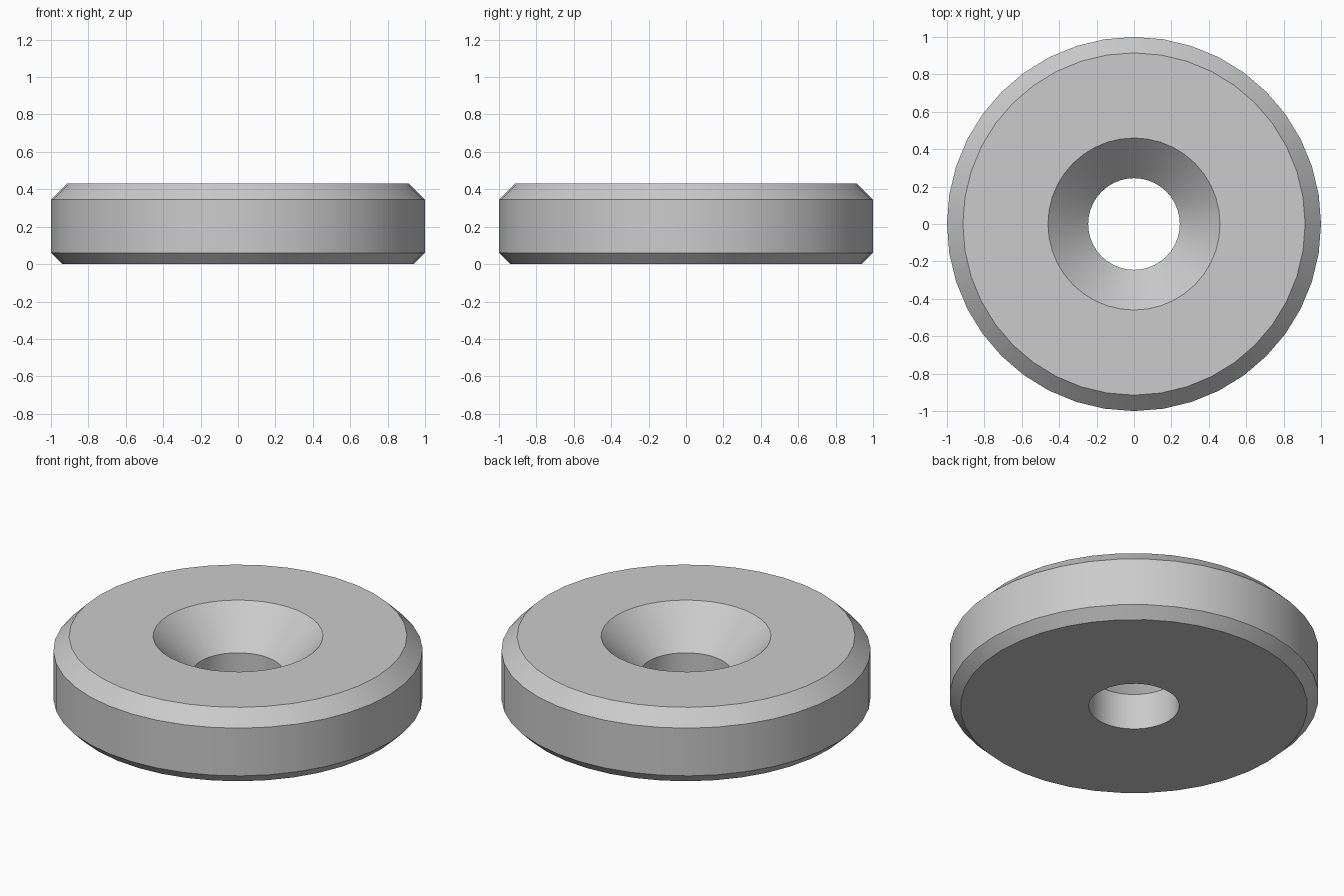
import bpy, bmesh
from math import tau, radians
from mathutils import Matrix, Vector

cube = bpy.data.objects.get("Cube")
if cube:
    bpy.data.objects.remove(cube, do_unlink=True)

SIDES = 40

# Single plain grey finish
grey = bpy.data.materials.new("light grey")
grey.use_nodes = True
colour = (0.6, 0.6, 0.6, 1)
grey.diffuse_color = colour
grey.node_tree.nodes["Principled BSDF"].inputs["Base Color"].default_value = colour

# Closed cross-section (radius, height), from the bore round the outside
profile = [
    (0.245, 0.0), (0.94, 0.0),      # underside
    (1.0, 0.06), (1.0, 0.345),      # lower chamfer and rim
    (0.915, 0.43), (0.46, 0.43),    # upper chamfer and top
    (0.245, 0.215),                 # countersink down to the bore
]

# Turn the cross-section into a ring
bm = bmesh.new()
rings = []
for i in range(SIDES):
    turn = Matrix.Rotation(tau * i / SIDES, 3, "Z")
    rings.append([bm.verts.new(turn @ Vector((r, 0, z))) for r, z in profile])
for i, ring in enumerate(rings):
    following = rings[(i + 1) % SIDES]
    for j in range(len(profile)):
        k = (j + 1) % len(profile)
        bm.faces.new((ring[j], following[j], following[k], ring[k]))
bmesh.ops.recalc_face_normals(bm, faces=bm.faces)

mesh = bpy.data.meshes.new("countersunk_washer")
bm.to_mesh(mesh)
bm.free()
mesh.materials.append(grey)
washer = bpy.data.objects.new("countersunk_washer", mesh)
bpy.context.collection.objects.link(washer)

# Smooth round walls, crisp chamfer edges
bpy.ops.object.select_all(action="DESELECT")
washer.select_set(True)
bpy.context.view_layer.objects.active = washer
bpy.ops.object.shade_smooth_by_angle(angle=radians(30))
